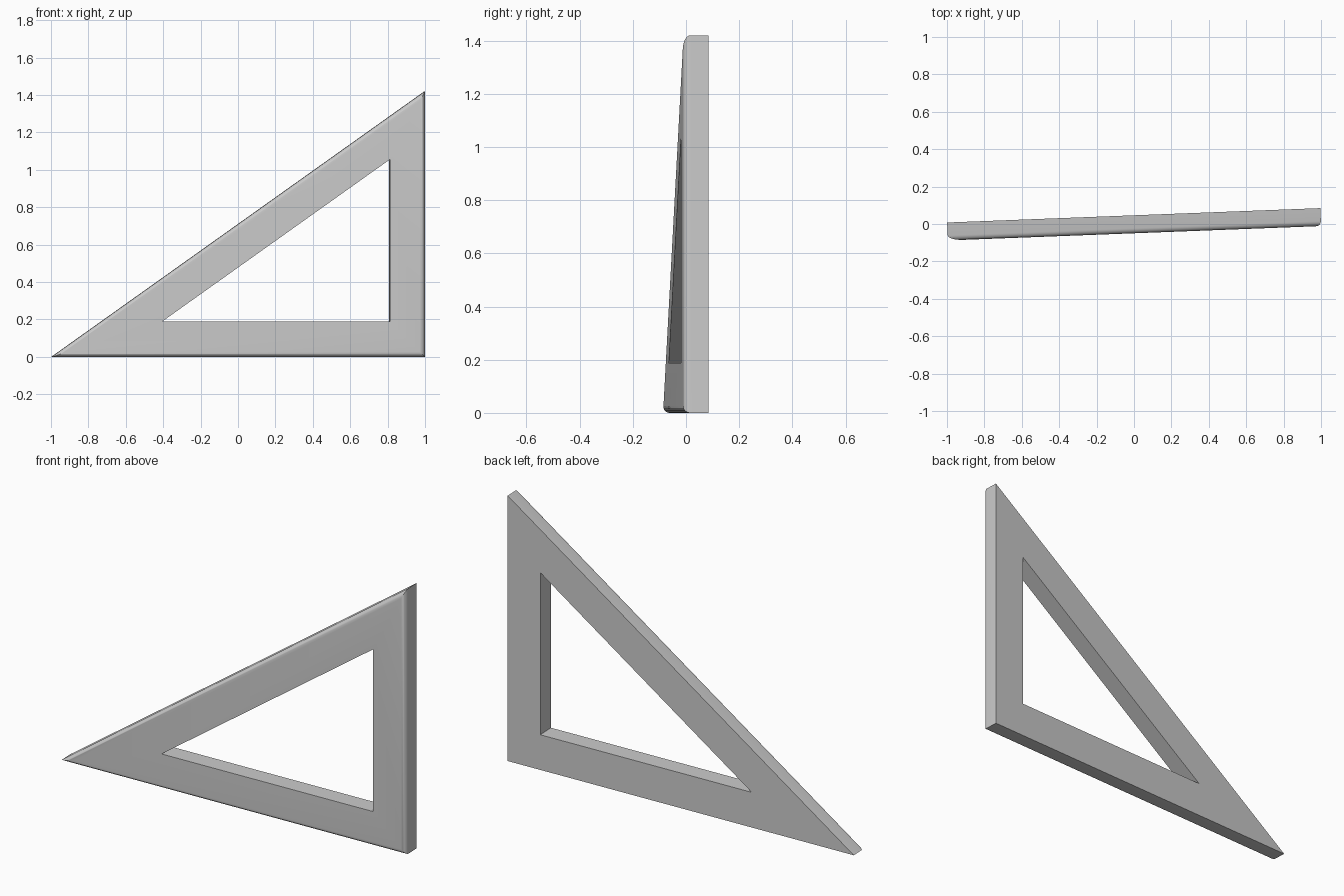
import bpy, bmesh, math
from mathutils import Matrix, Vector

if "Cube" in bpy.data.objects:
    bpy.data.objects.remove(bpy.data.objects["Cube"])

W, H, T, R = 1.997, 1.42, 0.096, 0.027   # width, height, thickness, edge radius
LEFT, RIGHT = math.atan2(H, W) / 2, math.pi / 4
TOP = (math.pi / 2 - 2 * LEFT) / 2
STEPS = 8

def triangle(d):
    """Corners (x, z) of the right triangle inset by d on every side."""
    return [(-W / 2 + d / math.tan(LEFT), d),
            (W / 2 - d, d),
            (W / 2 - d, H - d / math.tan(TOP))]

# cross-section of the frame: (inset, depth), sharp back, rounded outer front
section = [(0, T / 2)]
for i in range(STEPS + 1):
    a = i / STEPS * math.pi / 2
    section.append((R * (1 - math.cos(a)), -T / 2 + R * (1 - math.sin(a))))
section += [(0.188, -T / 2), (0.188, T / 2)]

# set square frame: loop the section round the triangle
bm = bmesh.new()
rings = [[bm.verts.new((x, y, z)) for x, z in triangle(d)] for d, y in section]
for a, b in zip(rings, rings[1:] + rings[:1]):
    for i in range(3):
        j = (i + 1) % 3
        bm.faces.new((a[i], a[j], b[j], b[i]))
bmesh.ops.recalc_face_normals(bm, faces=bm.faces)

# slight turn about the vertical axis, then centre it
bm.transform(Matrix.Rotation(math.atan(0.0385), 4, 'Z'))
xs = [v.co.x for v in bm.verts]
ys = [v.co.y for v in bm.verts]
bm.transform(Matrix.Translation(Vector((-(min(xs) + max(xs)) / 2,
                                        -(min(ys) + max(ys)) / 2, 0))))
mesh = bpy.data.meshes.new("set_square_frame")
bm.to_mesh(mesh)
bm.free()
obj = bpy.data.objects.new("set_square_frame", mesh)
bpy.context.collection.objects.link(obj)
bpy.context.view_layer.objects.active = obj
obj.select_set(True)
bpy.ops.object.shade_smooth_by_angle(angle=math.radians(35))
